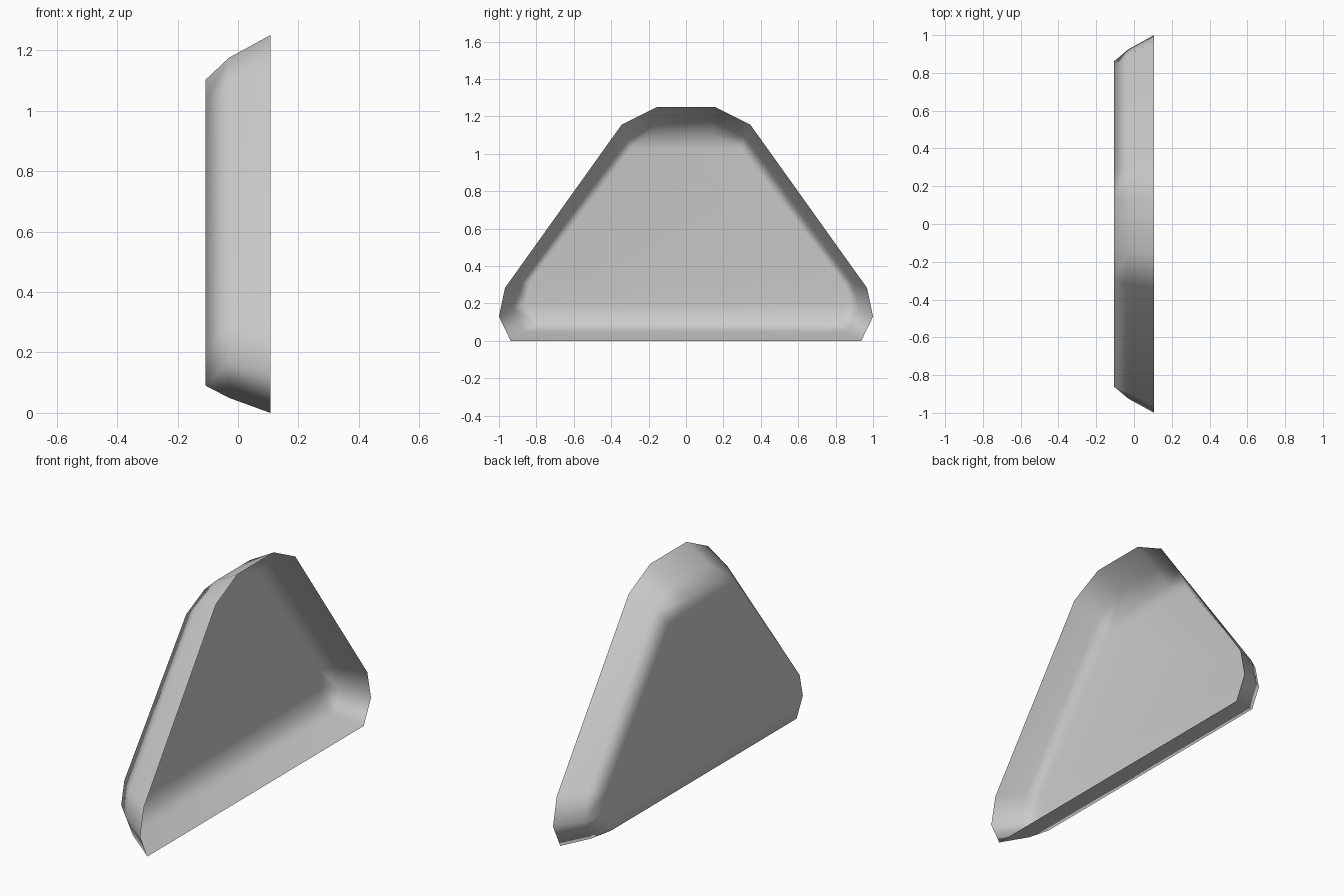
import bpy, bmesh

cube = bpy.data.objects.get("Cube")
if cube:
    bpy.data.objects.remove(cube, do_unlink=True)

# One plain colour
grey = bpy.data.materials.new("light_grey")
grey.use_nodes = True
colour = (0.6, 0.6, 0.6, 1)
grey.diffuse_color = colour
grey.node_tree.nodes["Principled BSDF"].inputs["Base Color"].default_value = colour

# Half outline of the rim (y, z), from the bottom corner to the top corner
half = [(0.937, 0.0), (1.0, 0.13), (0.968, 0.283), (0.344, 1.156), (0.157, 1.25)]
outline = half + [(-y, z) for y, z in reversed(half)]
count = len(outline)

# Depth, width scale, base height and height scale of each ring: rim, bend, back
rings = [(0.107, 1.0, 0.0, 1.0), (-0.03, 0.925, 0.05, 0.9), (-0.107, 0.86, 0.09, 0.81)]

bm = bmesh.new()
loops = [[bm.verts.new((x, y * sy, z0 + z * sz)) for y, z in outline]
         for x, sy, z0, sz in rings]

# Sloping wall between neighbouring rings
for a, b in zip(loops, loops[1:]):
    for i in range(count):
        j = (i + 1) % count
        bm.faces.new((a[i], a[j], b[j], b[i]))

# Flat back panel, built as level strips from side to side
back = loops[-1]
for i in range(len(half) - 1):
    bm.faces.new((back[i], back[i + 1], back[-2 - i], back[-1 - i]))

bmesh.ops.recalc_face_normals(bm, faces=bm.faces)
# The open dish points its outer skin towards the back
if sum(f.normal.x * f.calc_area() for f in bm.faces) > 0:
    bmesh.ops.reverse_faces(bm, faces=bm.faces)
for f in bm.faces:
    f.smooth = True

mesh = bpy.data.meshes.new("open_dish_shell")
bm.to_mesh(mesh)
bm.free()
mesh.materials.append(grey)
shell = bpy.data.objects.new("open_dish_shell", mesh)
bpy.context.collection.objects.link(shell)

# Large faces lead the smooth shading
weighted = shell.modifiers.new("weighted_shading", "WEIGHTED_NORMAL")
weighted.mode = "FACE_AREA"
weighted.weight = 50
